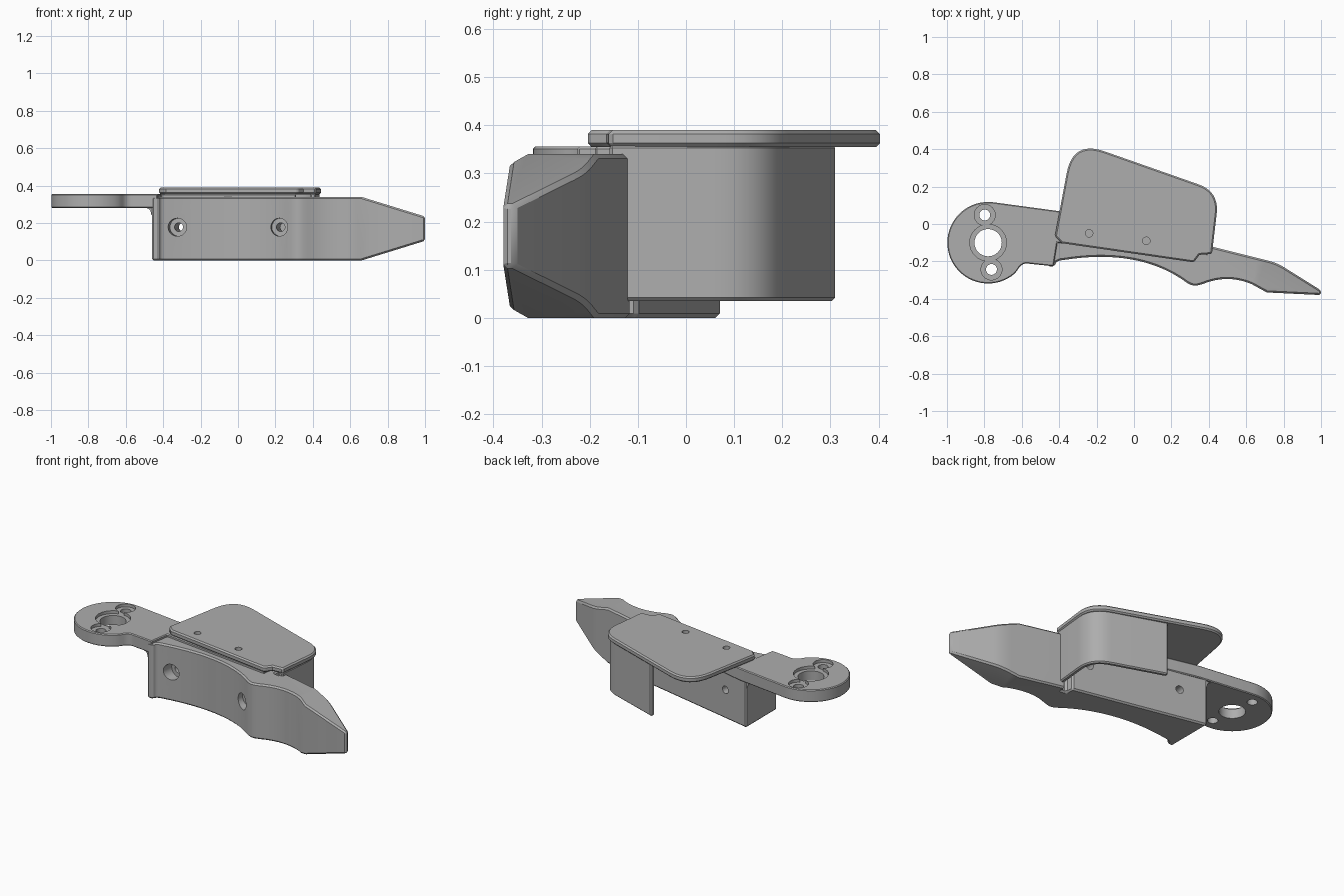
import bpy, bmesh, math
from mathutils import Vector

if "Cube" in bpy.data.objects:
    bpy.data.objects.remove(bpy.data.objects["Cube"])

grey = bpy.data.materials.new("satin grey")
grey.use_nodes = True
colour = (0.42, 0.42, 0.42, 1)
grey.diffuse_color = colour
grey.node_tree.nodes["Principled BSDF"].inputs["Base Color"].default_value = colour


def curve(a, ctrl, b, n=10):
    a, ctrl, b = Vector(a), Vector(ctrl), Vector(b)
    return [a * (1 - t) ** 2 + ctrl * 2 * t * (1 - t) + b * t * t
            for t in (i / n for i in range(n + 1))]


def through(a, m, b, n=20):
    # curve passing through its middle point
    return curve(a, 2 * Vector(m) - (Vector(a) + Vector(b)) / 2, b, n)


def rounded(corners, closed=True):
    # corners are (x, y, fillet distance)
    pts, n = [], len(corners)
    for i, (x, y, d) in enumerate(corners):
        p = Vector((x, y))
        if d == 0 or (not closed and i in (0, n - 1)):
            pts.append(p)
            continue
        before = Vector(corners[i - 1][:2]) - p
        after = Vector(corners[(i + 1) % n][:2]) - p
        pts += curve(p + before.normalized() * d, p, p + after.normalized() * d)
    return pts


def prism(name, outline, z0, z1):
    bm = bmesh.new()
    face = bm.faces.new([bm.verts.new((p[0], p[1], z0)) for p in outline])
    up = bmesh.ops.extrude_face_region(bm, geom=[face])["geom"]
    bmesh.ops.translate(bm, vec=(0, 0, z1 - z0),
                        verts=[v for v in up if isinstance(v, bmesh.types.BMVert)])
    bmesh.ops.recalc_face_normals(bm, faces=bm.faces)
    return from_bmesh(name, bm)


def from_bmesh(name, bm):
    mesh = bpy.data.meshes.new(name)
    bm.to_mesh(mesh)
    bm.free()
    mesh.materials.append(grey)
    ob = bpy.data.objects.new(name, mesh)
    bpy.context.collection.objects.link(ob)
    return ob


def rod(centre, axis, radius, length):
    # cylinder cutter
    bm = bmesh.new()
    bmesh.ops.create_cone(bm, cap_ends=True, segments=32, radius1=radius,
                          radius2=radius, depth=length)
    ob = from_bmesh("cutter", bm)
    ob.hide_render = True
    ob.location = centre
    ob.rotation_euler = Vector(axis).to_track_quat("Z", "Y").to_euler()
    return ob


def finish(ob, bevel, cutters=()):
    bpy.ops.object.select_all(action="DESELECT")
    bpy.context.view_layer.objects.active = ob
    ob.select_set(True)
    if bevel:
        mod = ob.modifiers.new("edge", "BEVEL")
        mod.width, mod.segments = bevel, 1
        mod.limit_method, mod.angle_limit = "ANGLE", math.radians(50)
        bpy.ops.object.modifier_apply(modifier=mod.name)
    for c in cutters:
        mod = ob.modifiers.new("hole", "BOOLEAN")
        mod.object, mod.operation, mod.solver = c, "DIFFERENCE", "EXACT"
        bpy.ops.object.modifier_apply(modifier=mod.name)
        bpy.data.objects.remove(c)
    bpy.ops.object.shade_smooth_by_angle(angle=math.radians(28))


UP = (0, 0, 1)

# Main body: curved grip front, straight back, narrow slot beside the guard
outline = [(-0.46, -0.226), (-0.425, -0.226)]
outline += curve((-0.42, -0.215), (-0.415, -0.195), (-0.38, -0.193), 5)
outline += through((-0.36, -0.19), (0.0, -0.192), (0.285, -0.316))
outline += curve((0.295, -0.321), (0.32, -0.335), (0.35, -0.326), 5)
outline += through((0.37, -0.32), (0.5, -0.294), (0.63, -0.322), 12)
outline += [(0.71, -0.366), (1.0, -0.38), (1.0, -0.355)]
outline += curve((0.80, -0.23), (0.76, -0.205), (0.70, -0.192), 6)
outline += [(0.42, -0.122), (0.388, -0.115), (0.385, -0.155),
            (0.355, -0.15), (0.352, -0.1), (-0.46, 0.072)]
body = prism("body", outline, 0, 0.34)

# Taper the nose above and below
bm = bmesh.new()
bm.from_mesh(body.data)
for z, slope in ((0.34, 1), (0.0, -1)):
    cut = bmesh.ops.bisect_plane(
        bm, geom=bm.verts[:] + bm.edges[:] + bm.faces[:], dist=1e-5,
        plane_co=(0.66, 0, z), plane_no=(0.105, 0, slope * 0.34), clear_outer=True)
    edges = [e for e in cut["geom_cut"] if isinstance(e, bmesh.types.BMEdge)]
    bmesh.ops.holes_fill(bm, edges=[e for e in edges if e.is_boundary], sides=0)
bmesh.ops.recalc_face_normals(bm, faces=bm.faces)
bm.to_mesh(body.data)
bm.free()

# Counterbored cross holes
across = Vector((0.14, 1, 0)).normalized()
holes = []
for x, y in ((-0.325, -0.19), (0.22, -0.28)):
    mouth = Vector((x, y, 0.178))
    holes += [rod(mouth - across * 0.04, across, 0.048, 0.2),
              rod(mouth + across * 0.1, across, 0.023, 0.6)]
finish(body, 0.009, holes)

# Mounting arm with a round eye, continuing under the cover
eye = Vector((-0.78, -0.1))
outline = [eye + 0.218 * Vector((math.cos(a), math.sin(a)))
           for a in (math.radians(82 + i * 228 / 40) for i in range(41))]
outline += curve((-0.625, -0.25), (-0.598, -0.2), (-0.555, -0.213), 6)
outline += [(-0.43, -0.226), (-0.41, -0.1), (0.31, -0.19), (0.31, -0.1), (-0.41, 0.07)]
arm = prism("mounting_arm", outline, 0.28, 0.356)
holes = []
for x, y, r, bore in ((-0.78, -0.1, 0.073, 0.098), (-0.798, 0.048, 0.029, 0.056),
                      (-0.762, -0.243, 0.029, 0.056)):
    holes += [rod((x, y, 0.36), UP, bore, 0.044), rod((x, y, 0.32), UP, r, 0.3)]
finish(arm, 0.005, holes)

# Fillet under the arm
bm = bmesh.new()
section = [(-0.455, 0.285), (-0.455, 0.24)] + [
    tuple(p) for p in curve((-0.464, 0.245), (-0.464, 0.281), (-0.5, 0.281), 6)]
face = bm.faces.new([bm.verts.new((x, -0.215, z)) for x, z in section])
far = bmesh.ops.extrude_face_region(bm, geom=[face])["geom"]
bmesh.ops.translate(bm, vec=(0, 0.28, 0),
                    verts=[v for v in far if isinstance(v, bmesh.types.BMVert)])
bmesh.ops.recalc_face_normals(bm, faces=bm.faces)
finish(from_bmesh("arm_fillet", bm), 0)

# Cover plate with two small screw holes
cover = prism("cover_plate", rounded([
    (-0.423, -0.065, 0), (-0.327, 0.448, 0.18), (0.456, 0.173, 0.12),
    (0.417, -0.16, 0), (0.35, -0.165, 0), (0.32, -0.205, 0), (-0.385, -0.103, 0)]),
    0.355, 0.39)
finish(cover, 0.008, [rod((x, y, 0.39), UP, 0.02, 0.05)
                      for x, y in ((-0.24, -0.05), (0.066, -0.09))])

# Guard wall hanging from the cover around its far corner
outer = rounded([(0.415, -0.16, 0), (0.447, 0.167, 0.12), (0.02, 0.312, 0)], False)
inner = []
for i, p in enumerate(outer):
    along = (outer[min(i + 1, len(outer) - 1)] - outer[max(i - 1, 0)]).normalized()
    inner.append(p + 0.028 * Vector((-along.y, along.x)))
finish(prism("guard_wall", outer + inner[::-1], 0.035, 0.36), 0.007)
